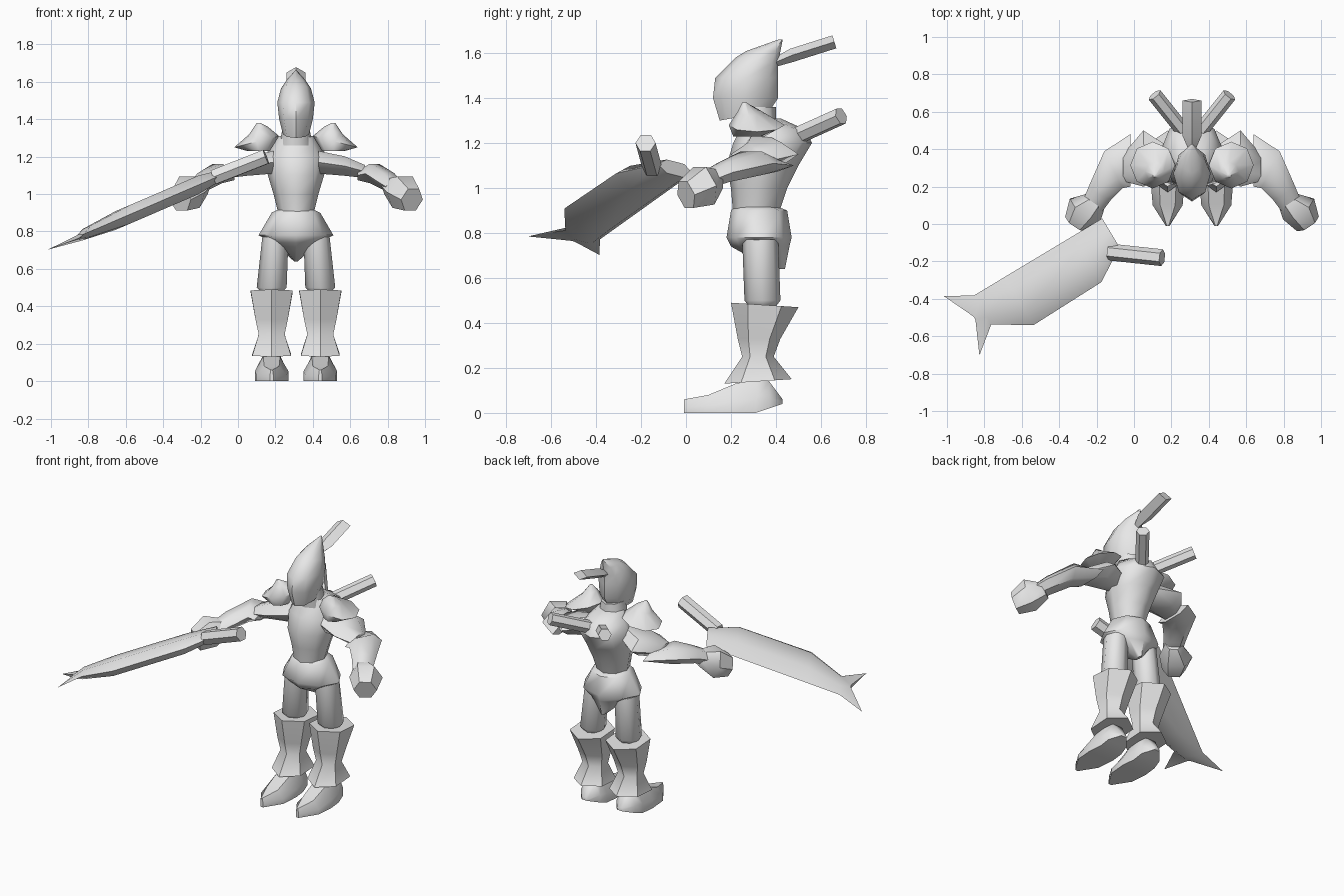
import bpy, bmesh, math
from mathutils import Vector

if "Cube" in bpy.data.objects:
    bpy.data.objects.remove(bpy.data.objects["Cube"], do_unlink=True)

grey = bpy.data.materials.new("plain_grey")
grey.use_nodes = True
grey.diffuse_color = (.8, .8, .8, 1)
grey.node_tree.nodes["Principled BSDF"].inputs["Base Color"].default_value = grey.diffuse_color

FIGURE_X = .31  # centre line of the figure, which all body parts are measured from


def loft(name, rings, side=1, middle=FIGURE_X):
    """Skin equal-length point rings and cap both ends; side=-1 mirrors the part."""
    bm = bmesh.new()
    rows = [[bm.verts.new((middle + side * p.x, p.y, p.z)) for p in ring] for ring in rings]
    for lower, upper in zip(rows, rows[1:]):
        for i in range(len(lower)):
            bm.faces.new((lower[i - 1], lower[i], upper[i], upper[i - 1]))
    bm.faces.new(rows[0])
    bm.faces.new(rows[-1])
    bmesh.ops.recalc_face_normals(bm, faces=bm.faces)
    mesh = bpy.data.meshes.new(name)
    bm.to_mesh(mesh)
    bm.free()
    mesh.materials.append(grey)
    part = bpy.data.objects.new(name, mesh)
    bpy.context.collection.objects.link(part)
    bpy.ops.object.select_all(action="DESELECT")
    part.select_set(True)
    bpy.context.view_layer.objects.active = part
    bpy.ops.object.shade_smooth_by_angle(angle=math.radians(50))


def pair(name, rings):
    """Build a left part and its mirrored right twin."""
    loft("left_" + name, rings)
    loft("right_" + name, rings, side=-1)


def polygon(centre, u, v, sides):
    """Regular polygon around centre spanned by the half-axes u and v."""
    turns = [math.tau * i / sides for i in range(sides)]
    return [centre + u * math.cos(t) + v * math.sin(t) for t in turns]


def level(z, front, back, half, rise=0, x=0, lean=0, sides=8):
    """Ring lying flat; rise lifts its back end and lean drops its outer end."""
    centre = Vector((x, (front + back) / 2, z + rise / 2))
    u = Vector((0, (front - back) / 2, -rise / 2))
    return polygon(centre, u, Vector((half, 0, -lean)), sides)


def section(centre, heading, wide, tall, sides=6):
    """Upright ring facing along heading."""
    heading = Vector(heading).normalized()
    u = heading.cross(Vector((0, 0, 1))).normalized()
    return polygon(Vector(centre), u * wide, u.cross(heading) * tall, sides)


def rod(start, end, radius, sides=6):
    heading = Vector(end) - Vector(start)
    return [section(place, heading, radius, radius, sides) for place in (start, end)]


# Trunk
loft("pelvis", [
    level(z=.64, front=.38, back=.44, half=.01),
    level(z=.74, front=.2, back=.46, half=.12),
    level(z=.78, front=.18, back=.47, half=.2),
    level(z=.9, front=.2, back=.45, half=.13),
    level(z=.92, front=.22, back=.4, half=.09)])
loft("torso", [
    level(z=.88, front=.21, back=.41, half=.09),
    level(z=1, front=.2, back=.45, half=.12),
    level(z=1.1, front=.18, back=.5, half=.15),
    level(z=1.2, front=.21, back=.56, half=.17),
    level(z=1.26, front=.24, back=.53, half=.13),
    level(z=1.31, front=.26, back=.42, half=.09)])
loft("neck", [
    level(z=1.26, front=.24, back=.4, half=.09),
    level(z=1.36, front=.22, back=.4, half=.07)])

# Helmet with its backswept spike and crest rod
loft("helmet", [
    level(z=1.3, front=.15, back=.37, half=.07, rise=.04),
    level(z=1.4, front=.12, back=.41, half=.09),
    level(z=1.49, front=.13, back=.41, half=.1),
    level(z=1.58, front=.22, back=.41, half=.08, rise=-.03),
    level(z=1.61, front=.27, back=.42, half=.05),
    level(z=1.66, front=.41, back=.43, half=.005)])
BACKWARD = (0, 1, .3)
loft("crest", [
    section((0, .4, 1.56), BACKWARD, wide=.02, tall=.02, sides=4),
    section((0, .47, 1.59), BACKWARD, wide=.05, tall=.03, sides=4),
    section((0, .66, 1.65), BACKWARD, wide=.05, tall=.03, sides=4)])

pair("back_pipe", rod(start=(.04, .49, 1.23), end=(.2, .69, 1.32), radius=.04))

# Legs
LEG = .13
pair("thigh", [
    level(z=.46, front=.29, back=.39, half=.04, x=LEG),
    level(z=.5, front=.26, back=.42, half=.08, x=LEG),
    level(z=.77, front=.25, back=.41, half=.07, x=LEG - .02)])
pair("greave", [
    level(z=.13, front=.17, back=.47, half=.12, rise=.02, x=LEG, sides=6),
    level(z=.25, front=.25, back=.39, half=.08, x=LEG, sides=6),
    level(z=.33, front=.23, back=.42, half=.1, x=LEG, sides=6),
    level(z=.49, front=.2, back=.5, half=.13, rise=-.02, x=LEG, sides=6)])


def boot_section(y, half, top, sole=0):
    """Flat-soled arch across the boot."""
    low = sole + (top - sole) * .4
    right = [Vector((LEG + half, y, sole)), Vector((LEG + half, y, low)),
             Vector((LEG + half / 2, y, top))]
    left = [Vector((LEG + LEG - p.x, p.y, p.z)) for p in reversed(right)]
    return right + left


pair("boot", [
    boot_section(y=-.01, half=.01, top=.06),
    boot_section(y=.1, half=.08, top=.08),
    boot_section(y=.22, half=.09, top=.13),
    boot_section(y=.31, half=.08, top=.15),
    boot_section(y=.37, half=.07, top=.14, sole=.02),
    boot_section(y=.43, half=.02, top=.06, sole=.04)])

# Shoulder plates
PLATE = .2
pair("shoulder_plate", [
    level(z=1.23, front=.21, back=.35, half=.06, x=PLATE),
    level(z=1.28, front=.19, back=.44, half=.12, x=PLATE + .01, lean=.03),
    level(z=1.34, front=.23, back=.33, half=.05, x=PLATE, lean=.02),
    level(z=1.38, front=.25, back=.27, half=.01, x=PLATE)])

# Arms bend forward from the elbow
OUTWARD, BENT, FORWARD = (1, 0, 0), (2, -1, 0), (2, -3, -1)
pair("upper_arm", [
    section((.12, .33, 1.17), OUTWARD, wide=.08, tall=.07),
    section((.26, .35, 1.15), OUTWARD, wide=.15, tall=.06),
    section((.37, .3, 1.12), OUTWARD, wide=.07, tall=.04)])
pair("forearm", [
    section((.33, .34, 1.1), OUTWARD, wide=.14, tall=.03),
    section((.42, .29, 1.11), BENT, wide=.11, tall=.06),
    section((.49, .17, 1.07), FORWARD, wide=.07, tall=.05),
    section((.53, .1, 1.04), FORWARD, wide=.06, tall=.04)])
pair("fist", [
    section((.5, .14, 1.04), FORWARD, wide=.05, tall=.05),
    section((.57, .08, 1.01), FORWARD, wide=.1, tall=.1),
    section((.62, 0, .97), FORWARD, wide=.07, tall=.07)])

# Broad blade: it runs along a heading, and its flat plane slopes down to the right
turn = math.radians(31)
along = Vector((-math.cos(turn), -math.sin(turn), 0))
across = Vector((math.sin(turn), -math.cos(turn), 0))
heel = Vector((-.17, .03, 0))


def blade_section(distance, near, far, thick, notch=0):
    """Lens-shaped ring; notch pulls its middle back to fork the tail."""
    middle, quarter = (near + far) / 2, (far - near) / 4
    if notch:
        quarter = .01
    ring = []
    for reach, width, lift in (
            (distance, near, 0), (distance - notch, middle - quarter, thick),
            (distance - notch, middle + quarter, thick), (distance, far, 0),
            (distance - notch, middle + quarter, -thick),
            (distance - notch, middle - quarter, -thick)):
        p = heel + along * reach + across * width
        ring.append(Vector((p.x, p.y, 1.14 + .43 * p.x + lift)))
    return ring


loft("blade", [
    blade_section(0, near=0, far=.18, thick=.03),
    blade_section(.18, near=0, far=.29, thick=.05),
    blade_section(.61, near=0, far=.3, thick=.05),
    blade_section(.8, near=0, far=.18, thick=.03),
    blade_section(.94, near=-.08, far=.29, thick=.01, notch=.08)], middle=0)
loft("blade_handle", rod(start=(-.13, -.15, 1.09), end=(.15, -.18, 1.2), radius=.045), middle=0)
